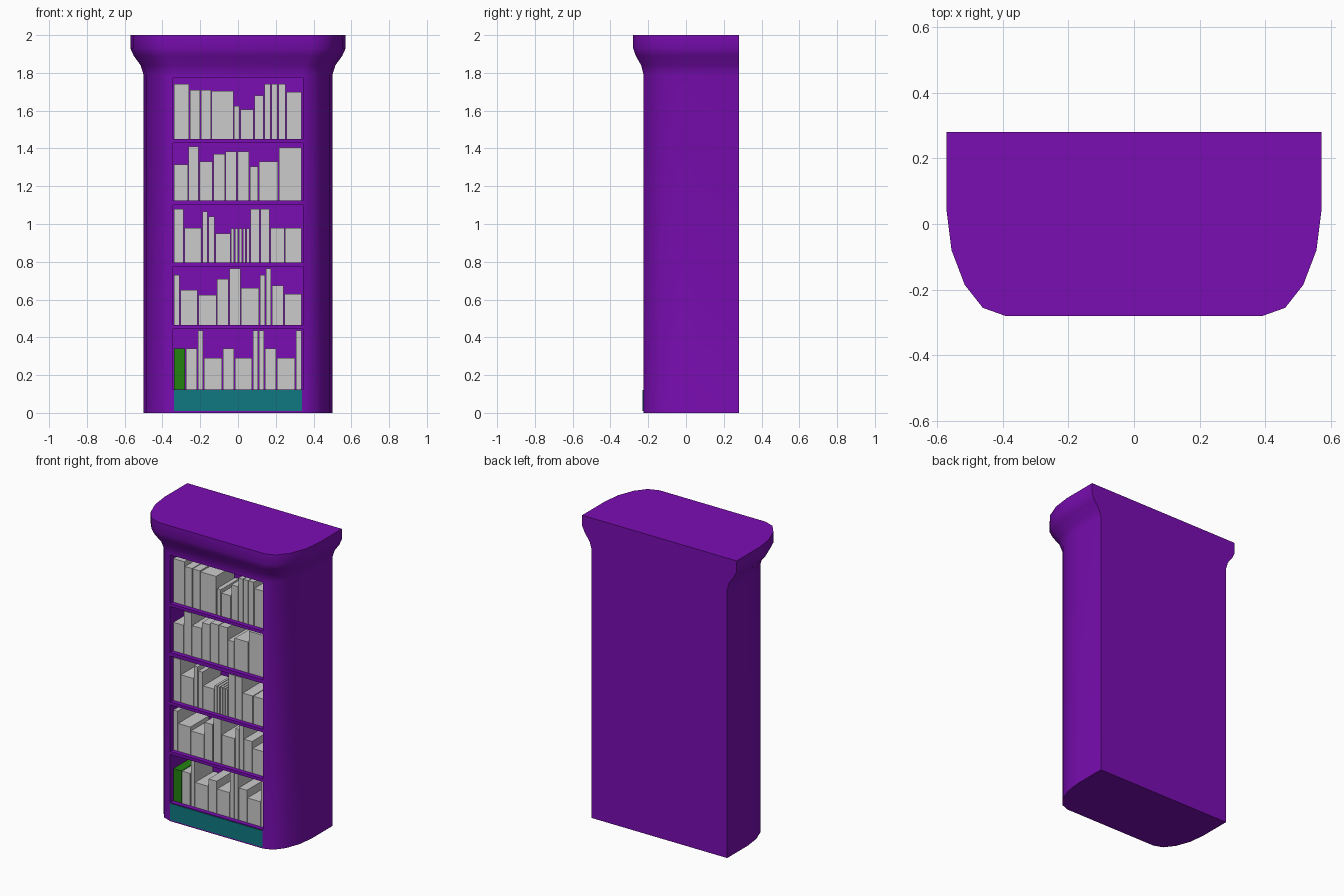
import bpy, bmesh

if "Cube" in bpy.data.objects:
    bpy.data.objects.remove(bpy.data.objects["Cube"])

BACK_Y = 0.28
FRONT_Y = -0.225
HALF_W = 0.343                  # half width of the shelf openings


def material(name, rgb):
    m = bpy.data.materials.new(name)
    m.diffuse_color = (*rgb, 1)
    m.use_nodes = True
    m.node_tree.nodes["Principled BSDF"].inputs["Base Color"].default_value = m.diffuse_color
    return m


purple = material("purple_paint", (0.195, 0.004, 0.45))
teal = material("teal_paint", (0.005, 0.19, 0.22))
green = material("green_cover", (0.017, 0.22, 0.005))


def make_object(name, bm, mat=None):
    mesh = bpy.data.meshes.new(name)
    bmesh.ops.recalc_face_normals(bm, faces=bm.faces)
    bm.to_mesh(mesh)
    bm.free()
    ob = bpy.data.objects.new(name, mesh)
    bpy.context.collection.objects.link(ob)
    if mat:
        mesh.materials.append(mat)
    return ob


def add_box(bm, x0, x1, y0, y1, z0, z1):
    for v in bmesh.ops.create_cube(bm, size=1)["verts"]:
        v.co = (x1 if v.co.x > 0 else x0,
                y1 if v.co.y > 0 else y0,
                z1 if v.co.z > 0 else z0)


# Cabinet: rounded-front outline (as seen at the crown) lofted up a flared profile
half = [(0.57, 0.28), (0.57, 0.04), (0.555, -0.08),
        (0.515, -0.185), (0.46, -0.255), (0.39, -0.28)]
outline = half + [(-x, y) for x, y in reversed(half)]
profile = [(0.0, 0), (1.79, 0), (1.84, 0.22), (1.89, 0.74), (1.93, 1), (2.0, 1)]

bm = bmesh.new()
rings = []
for z, flare in profile:
    sx = (0.5 + 0.07 * flare) / 0.57
    sy = (0.505 + 0.055 * flare) / 0.56
    rings.append([bm.verts.new((x * sx, BACK_Y + (y - BACK_Y) * sy, z))
                  for x, y in outline])
n = len(outline)
for a, b in zip(rings, rings[1:]):
    for i in range(n):
        j = (i + 1) % n
        bm.faces.new((a[i], a[j], b[j], b[i]))
bm.faces.new(rings[0])
bm.faces.new(rings[-1])
cabinet = make_object("cabinet", bm, purple)

# Five shelf openings cut into the front
openings = [(0.125, 0.445), (0.465, 0.775), (0.795, 1.10), (1.125, 1.43), (1.45, 1.775)]
bm = bmesh.new()
for z0, z1 in openings:
    add_box(bm, -HALF_W, HALF_W, -0.4, 0.02, z0, z1)
cutter = make_object("opening_cutter", bm, purple)
cutter.hide_render = True
cut = cabinet.modifiers.new("openings", 'BOOLEAN')
cut.operation = 'DIFFERENCE'
cut.solver = 'EXACT'
cut.object = cutter
bpy.context.view_layer.objects.active = cabinet
cabinet.select_set(True)
bpy.ops.object.modifier_apply(modifier="openings")
bpy.data.objects.remove(cutter)
bpy.ops.object.shade_smooth_by_angle(angle=0.7)

# Teal plinth panel under the bottom shelf
bm = bmesh.new()
add_box(bm, -0.34, 0.34, FRONT_Y - 0.004, FRONT_Y + 0.02, 0.01, 0.12)
make_object("plinth_panel", bm, teal)

# Books: (width, height) in hundredths, left to right, bottom shelf first
shelves = [
    [(6.4, 21.5), (6.4, 21.5), (3.2, 31), (10, 16.5), (6.3, 21.5), (9.6, 16.5),
     (3.2, 31), (3.2, 31), (6.4, 21.5), (10, 16.5), (3.3, 31)],
    [(3.5, 26.5), (9.5, 18.5), (10, 16), (6.4, 24.5), (6.3, 30), (10, 19.5),
     (3.2, 26.5), (3.2, 30), (6.4, 21), (9.5, 16.5)],
    [(5.6, 28.5), (9.6, 18.5), (3.2, 27), (3.6, 24.5), (8.4, 15.5)]
    + [(2.1, 18)] * 3 + [(1.9, 18)] * 2
    + [(5.3, 28.5), (5.3, 28.5), (7.9, 18.5), (9, 18.5)],
    [(7.9, 19), (5.8, 28.5), (7.4, 20.5), (6.4, 24.5), (6.3, 26), (6.6, 26),
     (4.8, 18), (10.5, 20.5), (12.3, 28)],
    [(8.5, 29), (5.8, 26), (5.8, 26), (11.9, 25.5), (3.4, 17.5), (7.4, 15.5),
     (5.3, 23), (3.7, 29), (3.7, 29), (4.2, 29), (8.3, 25)],
]
for s, (books, (base, _)) in enumerate(zip(shelves, openings)):
    row = bmesh.new()
    x = -0.34
    for i, (w, h) in enumerate(books):
        first = s == 0 and i == 0
        bm = bmesh.new() if first else row
        add_box(bm, x, x + w / 100 - 0.005, -0.195, 0.0, base, base + h / 100)
        if first:
            make_object("green_book", bm, green)
        x += w / 100
    make_object(f"book_row_{s + 1}", row)
